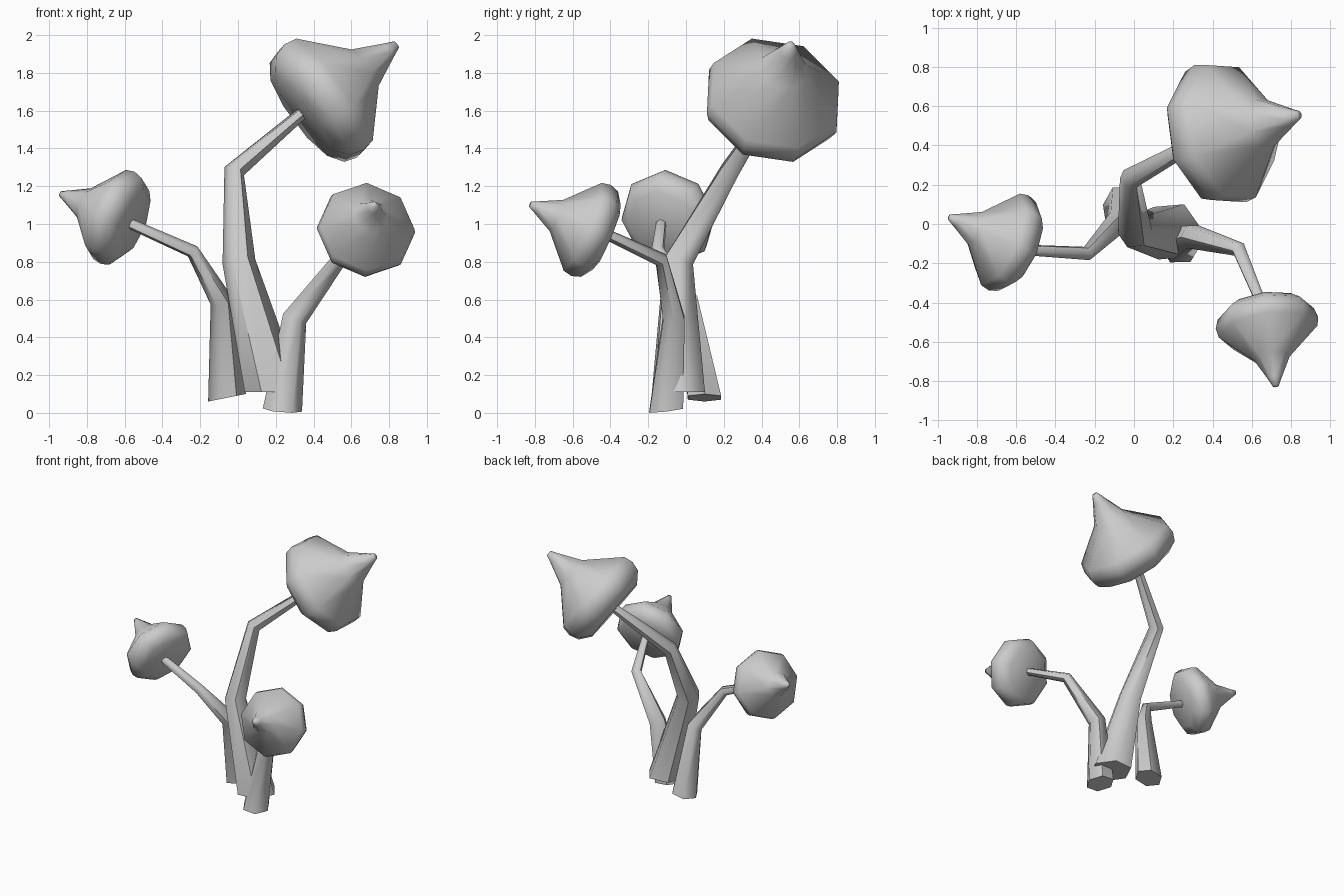
import bpy, bmesh, math
from mathutils import Vector

if "Cube" in bpy.data.objects:
    bpy.data.objects.remove(bpy.data.objects["Cube"])


def ring(bm, centre, normal, ref, radius, sides):
    """Polygon ring around centre; ref sets the first corner. Returns verts and projected ref."""
    n = Vector(normal).normalized()
    u = Vector(ref)
    u = (u - n * u.dot(n)).normalized()
    v = n.cross(u)
    verts = []
    for i in range(sides):
        a = 2 * math.pi * i / sides
        verts.append(bm.verts.new(Vector(centre) + radius * (math.cos(a) * u + math.sin(a) * v)))
    return verts, u


def skin(bm, rings):
    """Bridge successive rings and close both ends."""
    for a, b in zip(rings, rings[1:]):
        for i in range(len(a)):
            j = (i + 1) % len(a)
            bm.faces.new((a[i], a[j], b[j], b[i]))
    bm.faces.new(rings[0][::-1])
    bm.faces.new(rings[-1])


def finish(bm, name, angle):
    bmesh.ops.recalc_face_normals(bm, faces=bm.faces)
    mesh = bpy.data.meshes.new(name)
    bm.to_mesh(mesh)
    bm.free()
    ob = bpy.data.objects.new(name, mesh)
    bpy.context.collection.objects.link(ob)
    bpy.ops.object.select_all(action='DESELECT')
    ob.select_set(True)
    bpy.context.view_layer.objects.active = ob
    bpy.ops.object.shade_smooth_by_angle(angle=math.radians(angle))


def stem(name, path, radii, base_normal, ref):
    """Tapering six-sided tube with mitred bends."""
    bm = bmesh.new()
    pts = [Vector(p) for p in path]
    dirs = [(b - a).normalized() for a, b in zip(pts, pts[1:])]
    normals = [Vector(base_normal)]
    normals += [a + b for a, b in zip(dirs, dirs[1:])] + [dirs[-1]]
    rings = []
    for p, n, r in zip(pts, normals, radii):
        verts, ref = ring(bm, p, n, ref, r, 6)
        rings.append(verts)
    skin(bm, rings)
    finish(bm, name, 60)


# Cap profile (radius, height): flat underside, rounded rim, pointed tip
PROFILE = [(.27, 0), (.355, .06), (.378, .13), (.365, .20), (.13, .42), (.05, .58), (.022, .64)]


def cap(name, base, tip, ref):
    """Eight-sided cap lathed from base to tip."""
    bm = bmesh.new()
    base, tip = Vector(base), Vector(tip)
    axis = tip - base
    s = axis.length / PROFILE[-1][1]
    axis.normalize()
    skin(bm, [ring(bm, base + axis * h * s, axis, ref, r * s, 8)[0] for r, h in PROFILE])
    finish(bm, name, 80)


# Tall mushroom
stem("tall_stem",
     [(.19, -.04, .11), (.005, -.04, .80), (-.02, .23, 1.28), (.36, .44, 1.605)],
     [.155, .088, .056, .032], (0, 0, 1), (.42, .9, 0))
cap("tall_cap", (.335, .435, 1.575), (.84, .555, 1.95), (-.138, .37, .07))

# Left mushroom
stem("left_stem",
     [(-.058, .098, .08), (-.085, .01, .59), (-.24, -.15, .855), (-.59, -.13, 1.01)],
     [.102, .062, .037, .028], (-.2, 0, 1), (1, 0, 0))
cap("left_cap", (-.56, -.13, 1.0), (-.94, .035, 1.16), (.086, -.03, .25))

# Right mushroom
stem("right_stem",
     [(.235, -.105, .015), (.30, -.065, .50), (.535, -.13, .81), (.655, -.42, .945)],
     [.104, .066, .04, .028], (.08, -.12, 1), (1, 0, 0))
cap("right_cap", (.665, -.42, .93), (.722, -.825, 1.105), (0, .098, .25))
